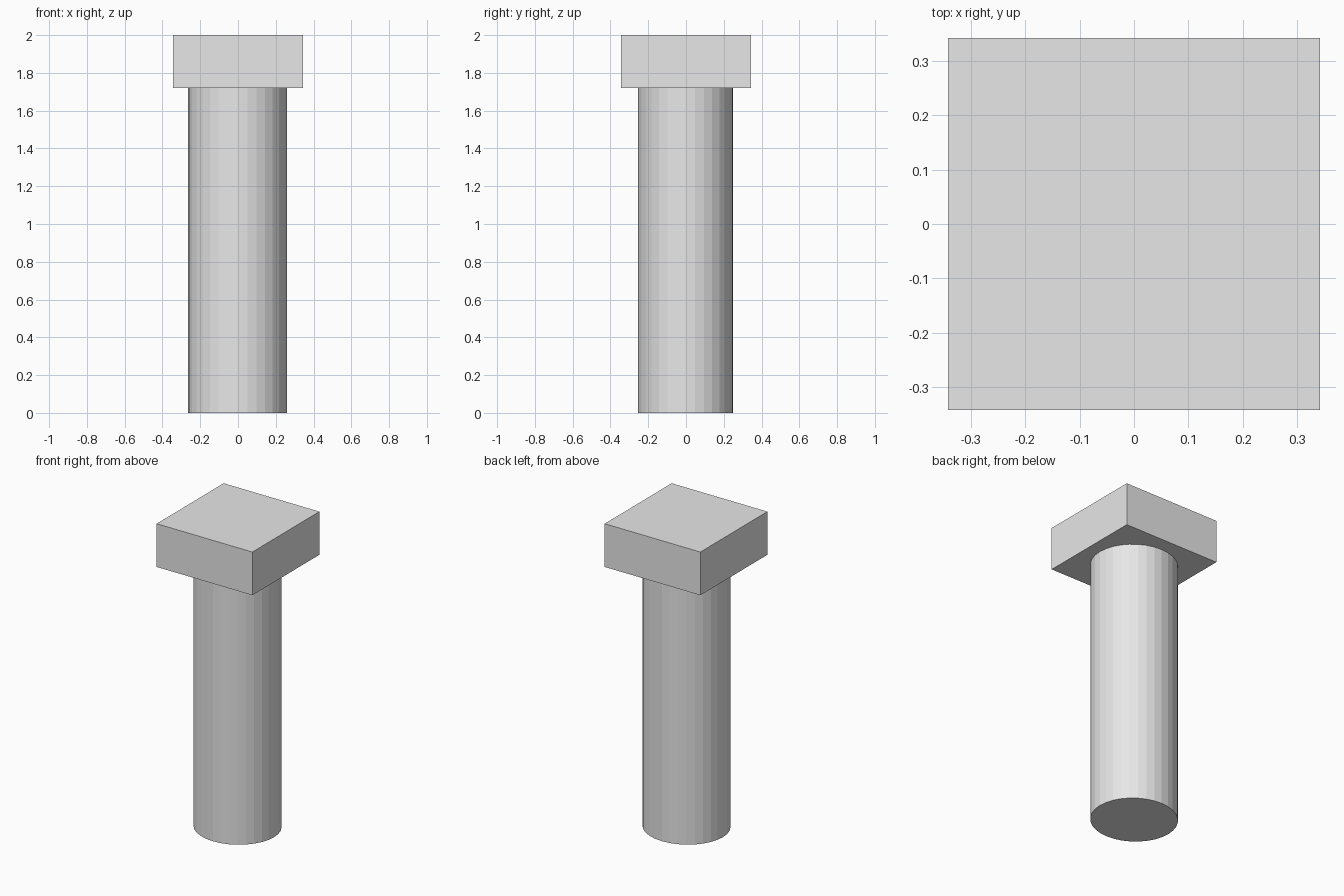
import bpy

cube = bpy.data.objects.get("Cube")
if cube:
    bpy.data.objects.remove(cube, do_unlink=True)

# Single light grey material
grey = bpy.data.materials.new("light_grey")
grey.use_nodes = True
colour = (0.8, 0.8, 0.8, 1.0)
grey.diffuse_color = colour
grey.node_tree.nodes["Principled BSDF"].inputs["Base Color"].default_value = colour

SHAFT_TOP = 1.72
HEIGHT = 2.0


def finish(name, scale):
    obj = bpy.context.object
    obj.name = name
    obj.scale = scale
    bpy.ops.object.transform_apply(location=False, rotation=False, scale=True)
    obj.data.materials.append(grey)


# Slightly oval faceted shaft
bpy.ops.mesh.primitive_cylinder_add(
    vertices=32, radius=1, depth=1, location=(-0.002, -0.002, SHAFT_TOP / 2))
finish("shaft", (0.262, 0.252, SHAFT_TOP))

# Square block on top
bpy.ops.mesh.primitive_cube_add(size=1, location=(0, 0, (SHAFT_TOP + HEIGHT) / 2))
finish("head_block", (0.686, 0.686, HEIGHT - SHAFT_TOP))
